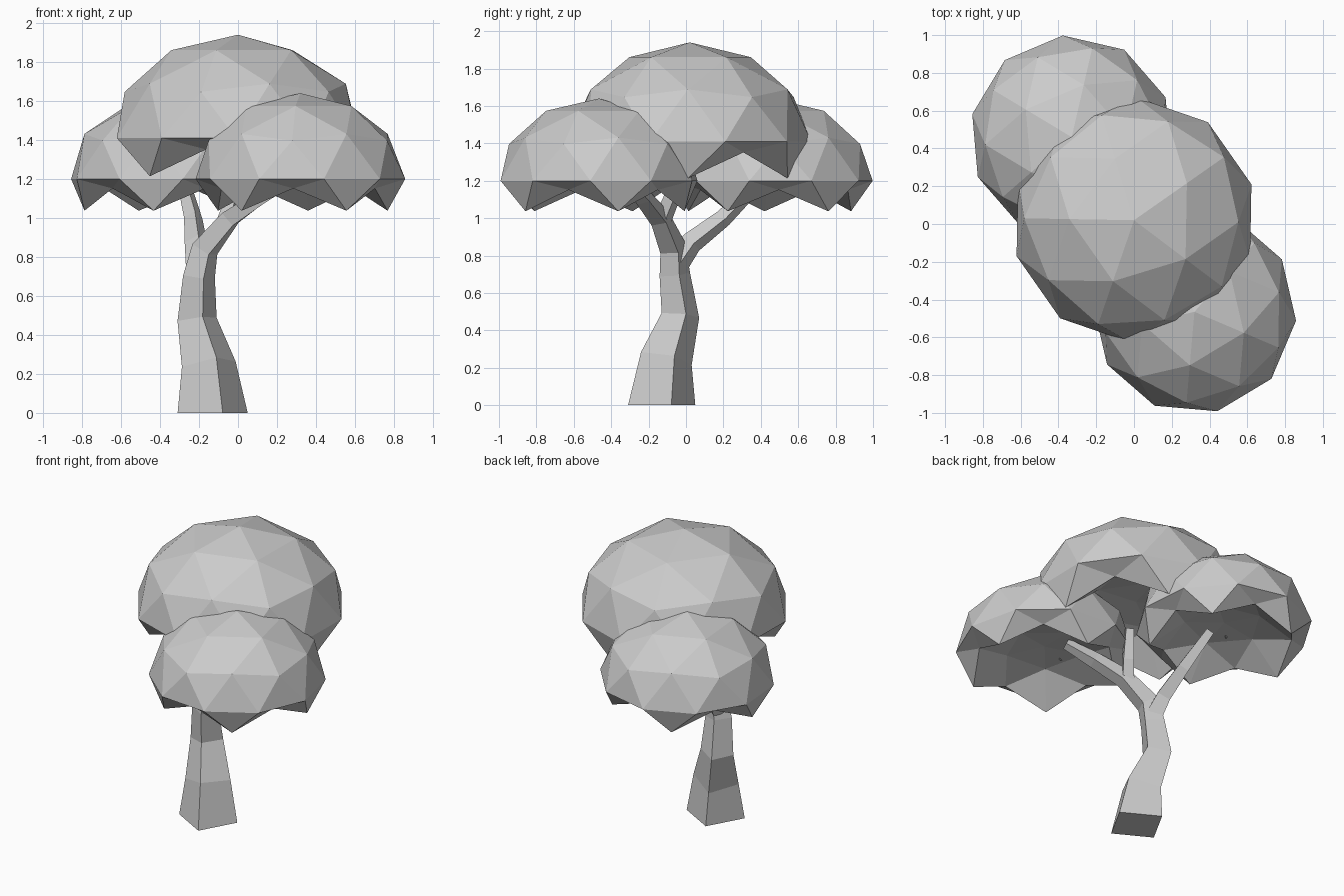
import bpy
import bmesh
import math
from mathutils import Vector, Matrix

cube = bpy.data.objects.get("Cube")
if cube:
    bpy.data.objects.remove(cube)

grey = bpy.data.materials.new("plain grey")
grey.use_nodes = True
grey.diffuse_color = (0.6, 0.6, 0.6, 1)
grey.node_tree.nodes["Principled BSDF"].inputs["Base Color"].default_value = (0.6, 0.6, 0.6, 1)


def finish(bm, name):
    bmesh.ops.recalc_face_normals(bm, faces=bm.faces)
    mesh = bpy.data.meshes.new(name)
    bm.to_mesh(mesh)
    bm.free()
    mesh.materials.append(grey)
    obj = bpy.data.objects.new(name, mesh)
    bpy.context.collection.objects.link(obj)
    return obj


def canopy(name, center, radius, height, spike_angle):
    """Low-poly dome with five hanging points and a hollow underside."""
    bm = bmesh.new()
    bmesh.ops.create_icosphere(bm, subdivisions=2, radius=1)
    for v in bm.verts:
        flat = Vector((v.co.x, v.co.y, 0))
        if flat.length > 0.01:
            flat.normalize()
        if v.co.z < -0.95:        # hollow centre
            v.co.z = 0.08
        elif v.co.z < -0.7:       # inner ring
            v.co = flat * 0.45 + Vector((0, 0, 0.04))
        elif v.co.z < -0.49:      # notches between points
            v.co = flat * 0.77 + Vector((0, 0, -0.11))
        elif v.co.z < -0.3:       # hanging points
            v.co = flat * 0.85 + Vector((0, 0, -0.37))
    turn = Matrix.Rotation(math.radians(spike_angle - 36), 4, 'Z')
    size = Matrix.Diagonal((radius, radius, height, 1))
    bm.transform(Matrix.Translation(center) @ size @ turn)
    return finish(bm, name)


def limb(name, path):
    """Tapered four-sided limb along points of x, y, z and half-diagonal."""
    bm = bmesh.new()
    pts = [Vector(p[:3]) for p in path]
    side = Vector((math.cos(math.radians(16)), math.sin(math.radians(16)), 0))
    rings = []
    for i, p in enumerate(pts):
        t = (pts[min(i + 1, len(pts) - 1)] - pts[max(i - 1, 0)]).normalized()
        if i == 0 and p.z == 0:
            t = Vector((0, 0, 1))
        u = (side - t * side.dot(t)).normalized()
        w = t.cross(u)
        r = path[i][3]
        rings.append([bm.verts.new(p + d * r) for d in (u, w, -u, -w)])
    for a, b in zip(rings, rings[1:]):
        for k in range(4):
            n = (k + 1) % 4
            bm.faces.new((a[k], a[n], b[n], b[k]))
    bm.faces.new(rings[0][::-1])
    bm.faces.new(rings[-1])
    return finish(bm, name)


# Leaf canopies
canopy("top_canopy", (0, 0.02, 1.41), 0.65, 0.53, -1)
canopy("front_canopy", (0.32, -0.465, 1.2), 0.54, 0.44, 13)
canopy("back_canopy", (-0.33, 0.46, 1.2), 0.54, 0.44, 41)

# Trunk bending into the front branch
limb("trunk", [
    (-0.13, -0.13, 0, 0.187), (-0.15, -0.105, 0.25, 0.145),
    (-0.21, -0.03, 0.48, 0.105), (-0.2, -0.06, 0.7, 0.085),
    (-0.17, -0.07, 0.84, 0.075), (-0.04, -0.14, 1.0, 0.06),
    (0.12, -0.23, 1.11, 0.05), (0.28, -0.31, 1.2, 0.035)])

# Branches
limb("back_branch", [
    (-0.2, -0.05, 0.76, 0.07), (-0.215, 0.03, 0.87, 0.06),
    (-0.23, 0.2, 1.0, 0.048), (-0.28, 0.39, 1.19, 0.035)])
limb("middle_branch", [
    (-0.06, -0.13, 0.98, 0.05), (-0.02, -0.08, 1.1, 0.045),
    (0.01, -0.03, 1.28, 0.035)])
